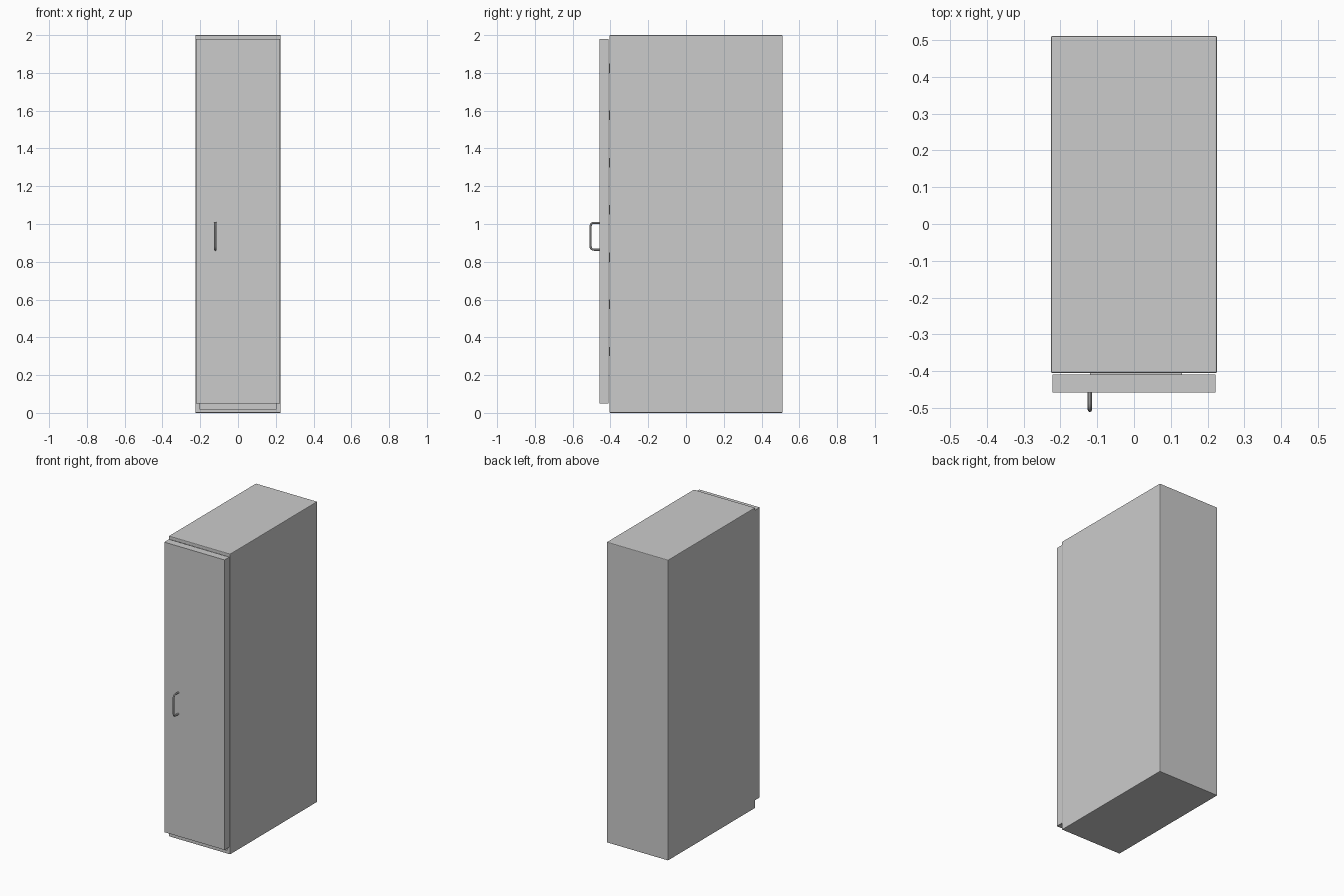
import bpy, bmesh
from mathutils import Vector

if "Cube" in bpy.data.objects:
    bpy.data.objects.remove(bpy.data.objects["Cube"])

grey = bpy.data.materials.new("light grey")
grey.diffuse_color = (0.6, 0.6, 0.6, 1)
grey.use_nodes = True
grey.node_tree.nodes["Principled BSDF"].inputs["Base Color"].default_value = grey.diffuse_color


def box(name, x, y, z, bevel=0.0, recess=None):
    """Box from (min, max) ranges, optional edge bevel and front recess (rim, depth)."""
    bm = bmesh.new()
    bmesh.ops.create_cube(bm, size=1)
    for v in bm.verts:
        v.co = Vector([r[0] + (c + 0.5) * (r[1] - r[0]) for c, r in zip(v.co, (x, y, z))])
    if bevel:
        bmesh.ops.bevel(bm, geom=bm.edges[:], offset=bevel, segments=2,
                        profile=0.5, affect='EDGES')
    bm.normal_update()
    if recess:
        front = min(bm.faces, key=lambda f: f.calc_center_median().y)
        bmesh.ops.inset_region(bm, faces=[front], thickness=recess[0])
        ext = bmesh.ops.extrude_discrete_faces(bm, faces=[front])
        for v in ext["faces"][0].verts:
            v.co.y += recess[1]
    bmesh.ops.recalc_face_normals(bm, faces=bm.faces)
    me = bpy.data.meshes.new(name)
    bm.to_mesh(me)
    bm.free()
    me.materials.append(grey)
    ob = bpy.data.objects.new(name, me)
    bpy.context.collection.objects.link(ob)
    return ob


# Cabinet shell, open behind the door
box("cabinet_body", (-0.226, 0.226), (-0.405, 0.511), (0, 2), 0.004, (0.025, 0.85))

# Door
box("door", (-0.222, 0.222), (-0.458, -0.409), (0.05, 1.98))

# Stack of inner drawers, each with a shallow grip reaching into the door gap
for i in range(7):
    zc = 0.25 + i * 0.25
    box(f"drawer_{i + 1}", (-0.195, 0.195), (-0.403, 0.40), (zc - 0.115, zc + 0.115))
    box(f"drawer_grip_{i + 1}", (-0.12, 0.13), (-0.4085, -0.402), (zc + 0.05, zc + 0.10))

# Bar handle: round tube bent into a rounded bracket
x, r, c = -0.12, 0.006, 0.018
y0, y1, z0, z1 = -0.455, -0.505, 0.864, 1.006
path = [(y0, z0)]
for cz, sz, order in ((z0, 1, (0, 1, 2, 3, 4)), (z1, -1, (4, 3, 2, 1, 0))):
    a, k, b = Vector((y1 + c, cz)), Vector((y1, cz)), Vector((y1, cz + sz * c))
    for i in order:
        t = i / 4
        path.append(tuple(a * (1 - t) ** 2 + k * 2 * t * (1 - t) + b * t * t))
path.append((y0, z1))

cu = bpy.data.curves.new("handle_path", 'CURVE')
cu.dimensions = '3D'
cu.bevel_depth = r
cu.bevel_resolution = 3
cu.use_fill_caps = True
sp = cu.splines.new('POLY')
sp.points.add(len(path) - 1)
for p, (y, z) in zip(sp.points, path):
    p.co = (x, y, z, 1)
cu.materials.append(grey)
handle = bpy.data.objects.new("door_handle", cu)
bpy.context.collection.objects.link(handle)
bpy.context.view_layer.objects.active = handle
handle.select_set(True)
bpy.ops.object.convert(target='MESH')
bpy.ops.object.shade_smooth_by_angle()
